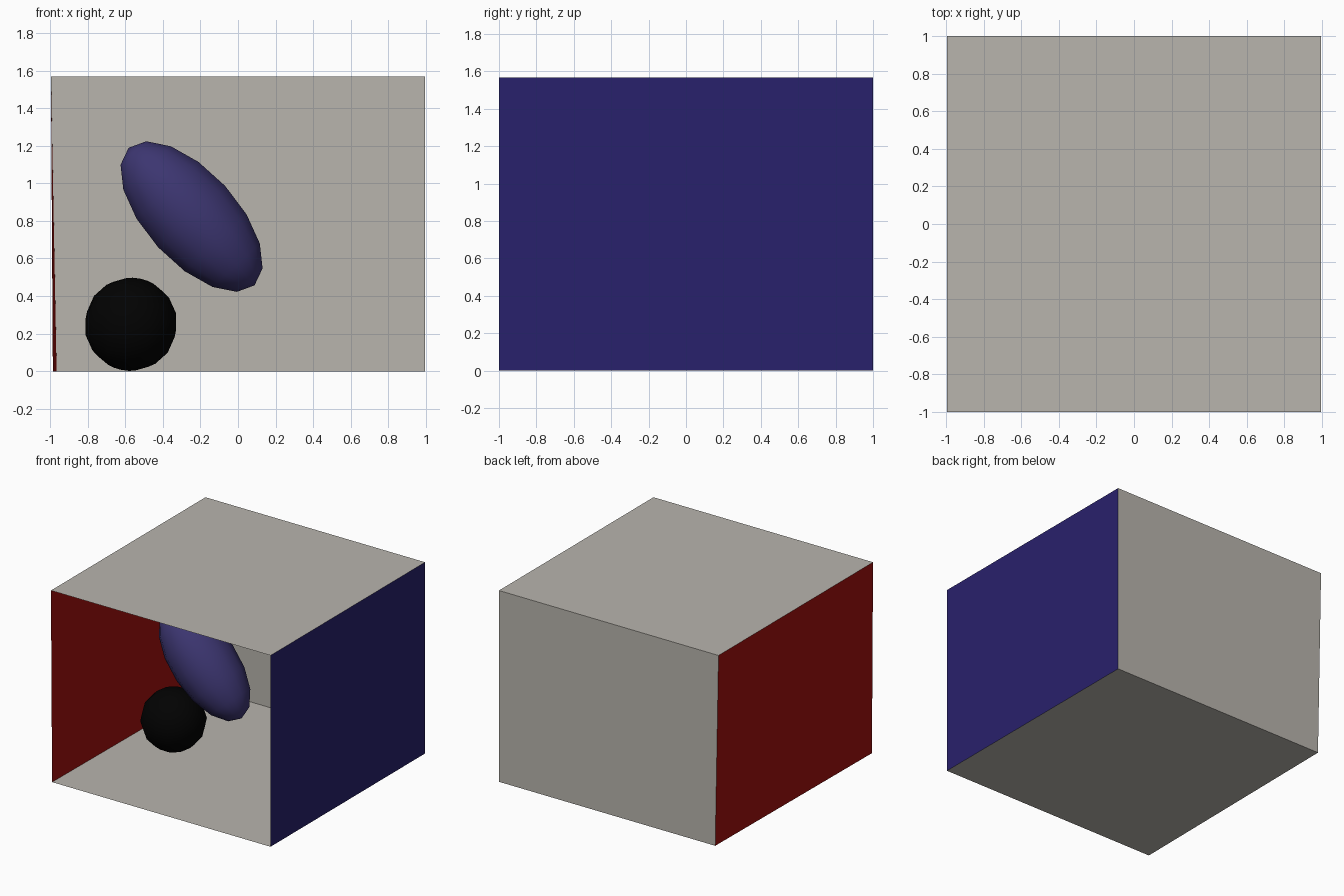
import bpy
from math import radians

if "Cube" in bpy.data.objects:
    bpy.data.objects.remove(bpy.data.objects["Cube"])

W, D, H = 0.995, 1.0, 1.567   # half width, half depth, height


def material(name, rgb):
    m = bpy.data.materials.new(name)
    m.diffuse_color = (*rgb, 1)
    m.use_nodes = True
    m.node_tree.nodes["Principled BSDF"].inputs["Base Color"].default_value = m.diffuse_color
    return m


warm_white = material("warm_white", (0.484, 0.462, 0.42))
red = material("red", (0.355, 0.0054, 0.0045))
blue = material("blue", (0.0215, 0.015, 0.15))
violet = material("violet_blue", (0.045, 0.036, 0.163))
black = material("black", (0.0005, 0.0005, 0.0005))


def panel(name, corners, mat):
    mesh = bpy.data.meshes.new(name)
    mesh.from_pydata(corners, [], [(0, 1, 2, 3)])
    mesh.materials.append(mat)
    ob = bpy.data.objects.new(name, mesh)
    bpy.context.collection.objects.link(ob)


def ball(name, loc, scale, rot, mat):
    bpy.ops.mesh.primitive_uv_sphere_add(segments=14, ring_count=8, radius=1,
                                         location=loc, rotation=rot)
    ob = bpy.context.object
    ob.name = name
    ob.scale = scale
    ob.data.materials.append(mat)
    bpy.ops.object.shade_smooth()


# Room corners; the left wall leans outward slightly
fl, fr = (-0.985, -D, 0), (W, -D, 0)
bl, br = (-0.965, D, 0), (W, D, 0)
tfl, tfr = (-W, -D, H), (W, -D, H)
tbl, tbr = (-W, D, H), (W, D, H)

# Open-fronted room, faces pointing inward
panel("floor", [fl, fr, br, bl], warm_white)
panel("ceiling", [tfl, tbl, tbr, tfr], warm_white)
panel("back_wall", [bl, br, tbr, tbl], warm_white)
panel("left_wall", [fl, bl, tbl, tfl], red)
panel("right_wall", [fr, tfr, tbr, br], blue)

# Black ball near the floor and leaning egg shape above it
R = 0.248
ball("black_ball", (-0.57, -0.02, 0.25), (R, R, R), (radians(20), radians(12), 0), black)
ball("leaning_ellipsoid", (-0.247, -0.08, 0.823), (R, R, 2 * R), (0, radians(-42.5), 0), violet)
